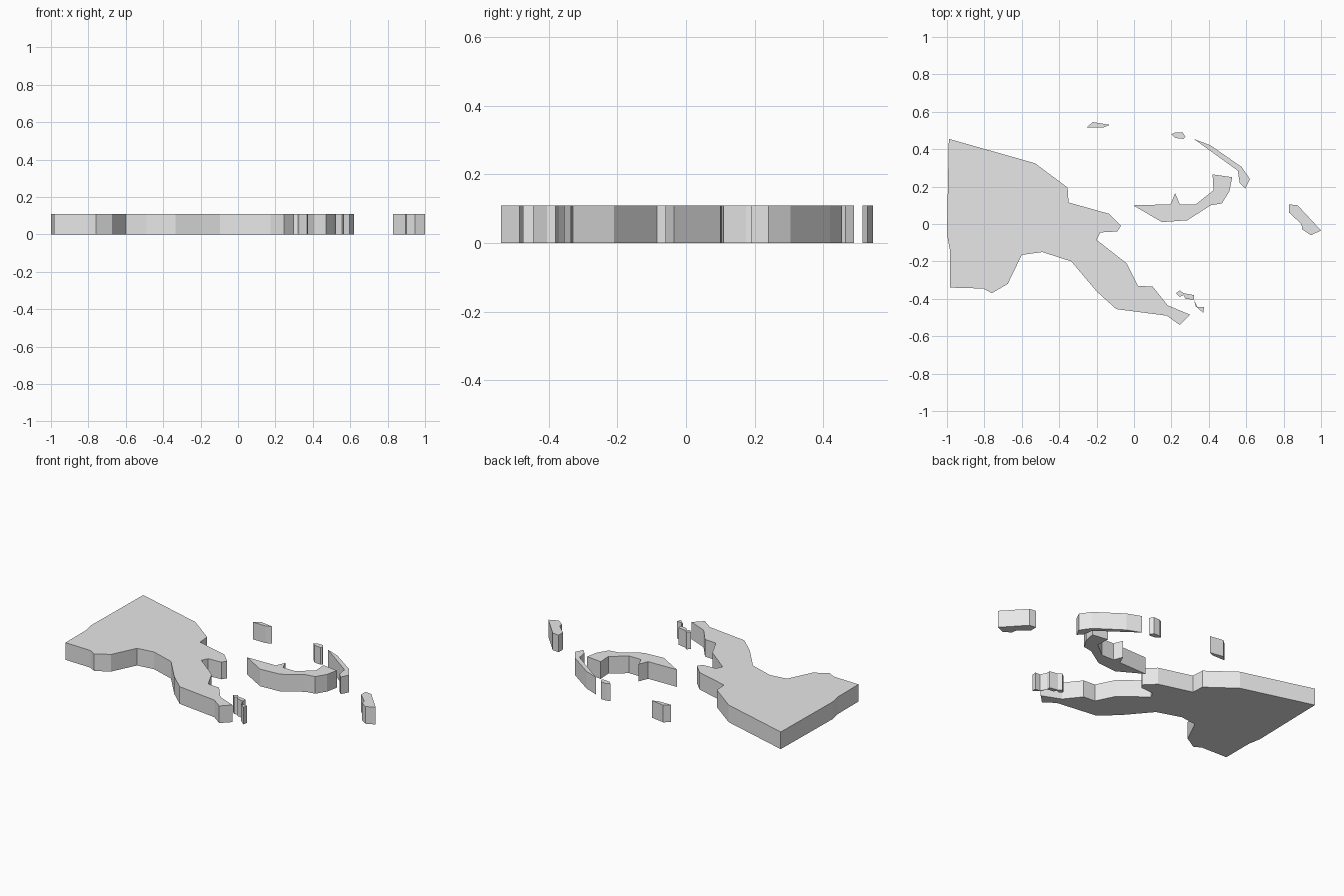
import bpy
import bmesh

cube = bpy.data.objects.get("Cube")
if cube:
    bpy.data.objects.remove(cube, do_unlink=True)

THICKNESS = .11

# One plain grey for the whole map
grey = bpy.data.materials.new("light_grey")
grey.use_nodes = True
grey.diffuse_color = (.8, .8, .8, 1)
grey.node_tree.nodes["Principled BSDF"].inputs["Base Color"].default_value = grey.diffuse_color


def slab(name, outline):
    """Extrude a flat coastline outline upwards into a solid slab."""
    bm = bmesh.new()
    base = bm.faces.new([bm.verts.new((x, y, 0)) for x, y in outline])
    extruded = bmesh.ops.extrude_face_region(bm, geom=[base], use_keep_orig=True)
    top_verts = [item for item in extruded["geom"] if isinstance(item, bmesh.types.BMVert)]
    bmesh.ops.translate(bm, vec=(0, 0, THICKNESS), verts=top_verts)
    bmesh.ops.recalc_face_normals(bm, faces=bm.faces)
    mesh = bpy.data.meshes.new(name)
    bm.to_mesh(mesh)
    bm.free()
    mesh.materials.append(grey)
    part = bpy.data.objects.new(name, mesh)
    bpy.context.collection.objects.link(part)
    return part


# Large land mass: north coast, south-east peninsula, south coast, straight border
north_coast = [(-.99, .455), (-.53, .325), (-.355, .195), (-.35, .115), (-.135, .055),
               (-.07, -.01), (-.09, -.04), (-.18, -.045), (-.2, -.085)]
peninsula = [(-.04, -.21), (.02, -.33), (.1, -.335), (.18, -.435), (.3, -.485),
             (.245, -.54), (.175, -.49), (-.095, -.455), (-.2, -.36)]
south_coast = [(-.335, -.2), (-.49, -.15), (-.6, -.165), (-.675, -.32),
               (-.76, -.37), (-.805, -.345), (-.985, -.34)]
border = [(-.985, -.135), (-1, -.055)]
slab("mainland", north_coast + peninsula + south_coast + border)

# Crescent island with a small northern spur
slab("crescent_island", [
    (-.005, .1), (.195, .105), (.22, .165), (.245, .105), (.33, .105), (.425, .18),
    (.42, .265), (.525, .25), (.51, .175), (.47, .11), (.41, .1), (.285, .02), (.15, .01)])

# Long narrow island to the north-east
slab("narrow_island", [
    (.32, .455), (.41, .42), (.575, .305), (.62, .24), (.595, .19), (.565, .22), (.555, .285)])

# Small northern islands
slab("north_island", [(-.255, .515), (-.22, .545), (-.13, .53), (-.165, .515)])
slab("round_island", [
    (.2, .48), (.22, .49), (.26, .49), (.275, .465), (.265, .455), (.22, .46)])

# Far eastern island
slab("east_island", [
    (.83, .105), (.875, .1), (1, -.035), (.945, -.06), (.9, -.03), (.895, 0), (.83, .06)])

# Islets off the tip of the peninsula
slab("west_islet", [
    (.225, -.37), (.245, -.355), (.265, -.37), (.32, -.38), (.32, -.405),
    (.275, -.4), (.265, -.38), (.245, -.39)])
slab("east_islet", [(.32, -.405), (.34, -.445), (.375, -.445), (.37, -.475), (.33, -.44)])
